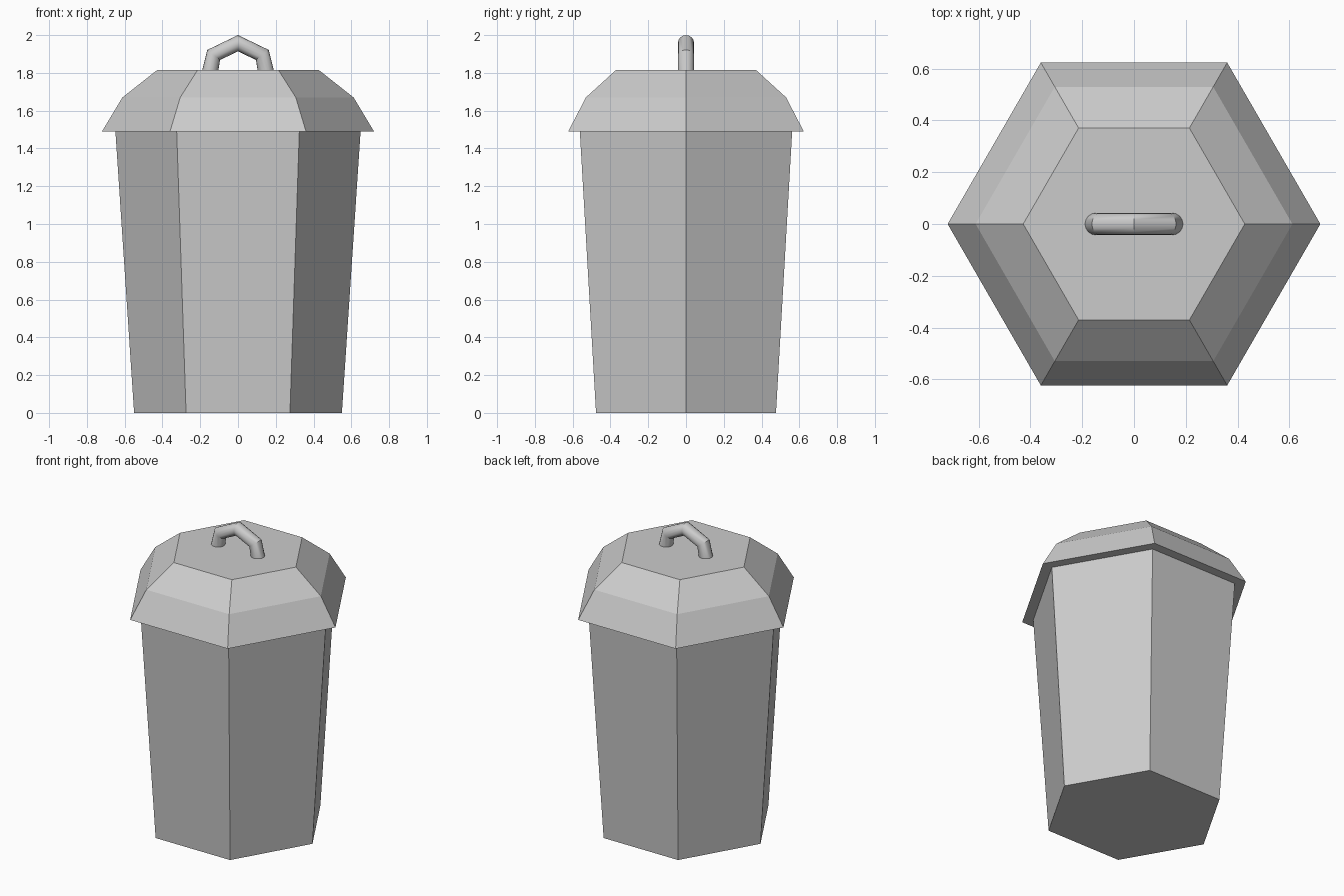
import bpy, bmesh
from math import cos, sin, pi, radians

if "Cube" in bpy.data.objects:
    bpy.data.objects.remove(bpy.data.objects["Cube"])


def hex_solid(name, profile, sides=6):
    """Closed six-sided solid lofted through (radius, z) levels."""
    bm = bmesh.new()
    rings = [[bm.verts.new((r * cos(2 * pi * i / sides), r * sin(2 * pi * i / sides), z))
              for i in range(sides)] for r, z in profile]
    for a, b in zip(rings, rings[1:]):
        for i in range(sides):
            j = (i + 1) % sides
            bm.faces.new((a[i], a[j], b[j], b[i]))
    bm.faces.new(rings[0][::-1])
    bm.faces.new(rings[-1])
    mesh = bpy.data.meshes.new(name)
    bm.to_mesh(mesh)
    bm.free()
    obj = bpy.data.objects.new(name, mesh)
    bpy.context.collection.objects.link(obj)
    return obj


# Tapered bin body and overhanging two-tier lid
hex_solid("bin_body", [(0.55, 0.005), (0.649, 1.495)]).location.z = -0.005
hex_solid("lid", [(0.72, 1.49), (0.612, 1.67), (0.428, 1.815)])

# Bent tube handle on the lid
half = [(-0.15, 1.795), (-0.129, 1.895)]
path = half + [(0, 1.957)] + [(-x, z) for x, z in reversed(half)]
curve = bpy.data.curves.new("handle", "CURVE")
curve.dimensions = "3D"
curve.bevel_depth = 0.043
curve.bevel_resolution = 6
curve.use_fill_caps = True
spline = curve.splines.new("POLY")
spline.points.add(len(path) - 1)
for point, (x, z) in zip(spline.points, path):
    point.co = (x, 0, z, 1)
handle = bpy.data.objects.new("handle", curve)
bpy.context.collection.objects.link(handle)
bpy.context.view_layer.objects.active = handle
handle.select_set(True)
bpy.ops.object.convert(target="MESH")
bpy.ops.object.shade_smooth_by_angle(angle=radians(30))
